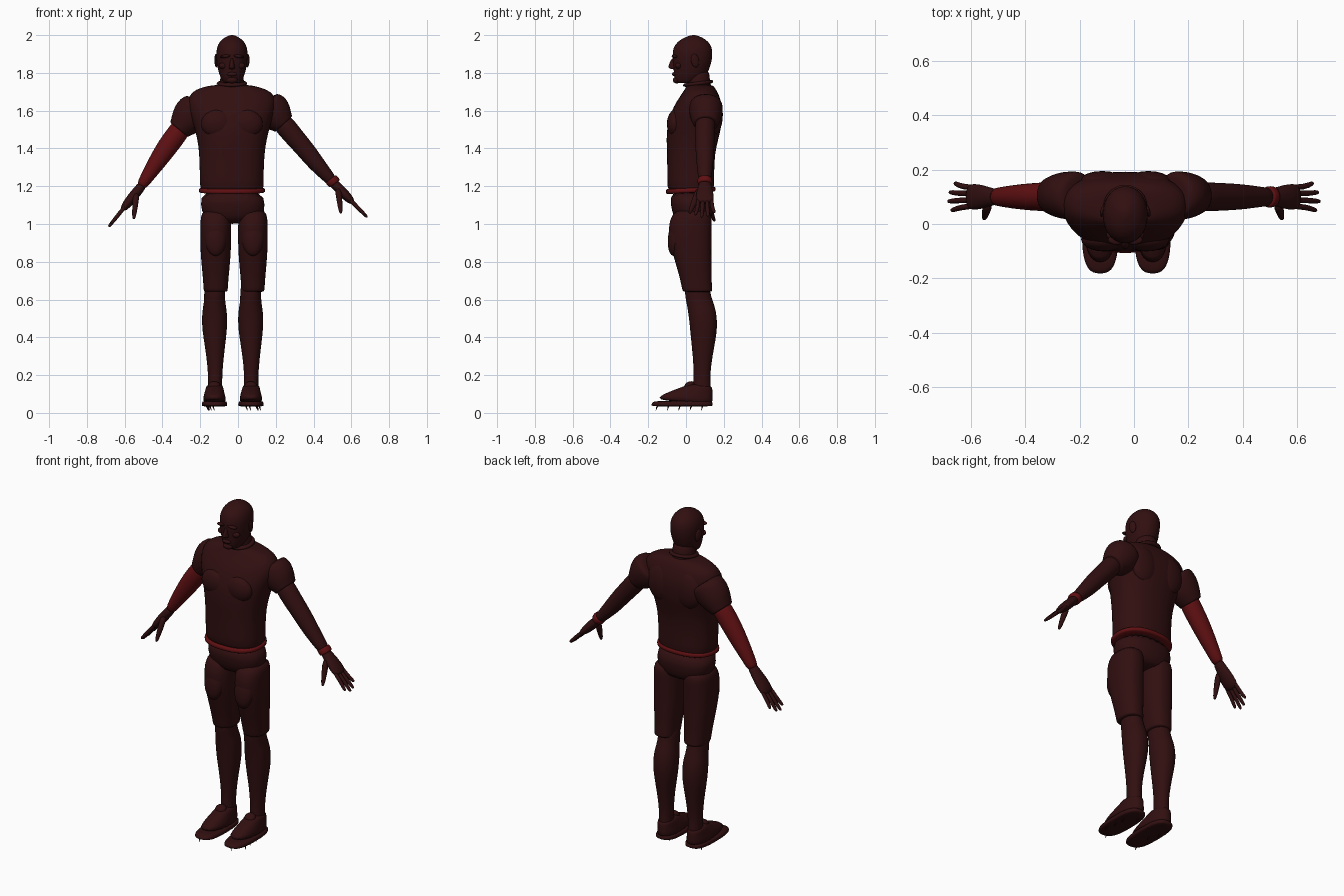
import bpy, bmesh, math, random
from mathutils import Vector

random.seed(4)


def material(name, rgb):
    m = bpy.data.materials.new(name)
    m.diffuse_color = (*rgb, 1)
    return m


MAROON = material("dark maroon", (0.031, 0.0048, 0.0052))
RED = material("deep red", (0.115, 0.005, 0.006))
AXIS = -0.032  # middle of head and torso


def skin(name, rings, mat, sub=1):
    """Close a stack of equal rings into one smooth solid."""
    bm = bmesh.new()
    loops = [[bm.verts.new(p) for p in ring] for ring in rings]
    n = len(loops[0])
    for a, b in zip(loops, loops[1:]):
        for i in range(n):
            j = (i + 1) % n
            bm.faces.new((a[i], a[j], b[j], b[i]))
    bm.faces.new(loops[0][::-1])
    bm.faces.new(loops[-1])
    bmesh.ops.recalc_face_normals(bm, faces=bm.faces)
    for f in bm.faces:
        f.smooth = True
    me = bpy.data.meshes.new(name)
    bm.to_mesh(me)
    bm.free()
    me.materials.append(mat)
    ob = bpy.data.objects.new(name, me)
    bpy.context.collection.objects.link(ob)
    if sub:
        ob.modifiers.new("smooth", 'SUBSURF').levels = sub
        ob.modifiers["smooth"].render_levels = sub
    return ob


def sp(v, e):
    return math.copysign(abs(v) ** e, v)


def stack(name, rows, mat=MAROON, e=0.85, n=24, sub=1, tilt=0.0):
    """Horizontal rounded sections; each row is z, x0, x1, y0, y1."""
    rings = []
    for z, x0, x1, y0, y1 in rows:
        cx, cy = (x0 + x1) / 2, (y0 + y1) / 2
        ring = []
        for k in range(n):
            t = 2 * math.pi * k / n
            y = cy + (y1 - y0) / 2 * sp(math.sin(t), e)
            ring.append((cx + (x1 - x0) / 2 * sp(math.cos(t), e), y, z + tilt * y))
        rings.append(ring)
    return skin(name, rings, mat, sub)


def tube(name, rows, mat=MAROON, n=14, sub=1):
    """Sweep along a path; each row is x, y, z, half depth in y, half thickness."""
    pts = [Vector(r[:3]) for r in rows]
    rings = []
    for i, r in enumerate(rows):
        d = (pts[min(i + 1, len(pts) - 1)] - pts[max(i - 1, 0)]).normalized()
        u = (Vector((0, 1, 0)) - d * d.y).normalized()
        v = d.cross(u)
        rings.append([pts[i] + u * r[3] * math.cos(2 * math.pi * k / n)
                      + v * r[4] * math.sin(2 * math.pi * k / n) for k in range(n)])
    return skin(name, rings, mat, sub)


def ball(name, c, r, rot=(0, 0, 0)):
    bpy.ops.mesh.primitive_uv_sphere_add(segments=20, ring_count=12, location=c, rotation=rot)
    ob = bpy.context.object
    ob.name, ob.scale = name, r
    ob.data.materials.append(MAROON)
    bpy.ops.object.shade_smooth()


# Head and neck
stack("head", [(1.745, -0.07, 0.006, -0.048, 0.04), (1.752, -0.08, 0.016, -0.058, 0.07),
               (1.78, -0.096, 0.032, -0.064, 0.105), (1.82, -0.108, 0.044, -0.066, 0.125),
               (1.87, -0.115, 0.051, -0.071, 0.139), (1.915, -0.116, 0.052, -0.073, 0.142),
               (1.95, -0.108, 0.044, -0.06, 0.132), (1.98, -0.085, 0.021, -0.027, 0.103),
               (1.996, -0.052, -0.012, 0.015, 0.065), (2.0, -0.042, -0.022, 0.03, 0.05)], e=0.95)
stack("neck", [(1.67, -0.12, 0.056, -0.01, 0.15), (1.72, -0.1, 0.036, 0.0, 0.137),
               (1.76, -0.094, 0.03, 0.003, 0.125), (1.83, -0.094, 0.03, 0.0, 0.125)], e=1)
stack("nose", [(1.818, -0.046, -0.018, -0.076, -0.04), (1.826, -0.051, -0.013, -0.096, -0.04),
               (1.84, -0.045, -0.019, -0.094, -0.04), (1.885, -0.039, -0.025, -0.074, -0.04)],
      e=1, n=12)
ball("lips", (AXIS, -0.062, 1.793), (0.028, 0.012, 0.011))
ball("chin", (AXIS, -0.05, 1.762), (0.03, 0.02, 0.018))
for s, side in ((-1, "right"), (1, "left")):
    ball(side + "_brow", (AXIS + s * 0.032, -0.058, 1.888), (0.032, 0.018, 0.009), (0, s * 0.12, 0))
    ball(side + "_cheek", (AXIS + s * 0.046, -0.04, 1.838), (0.024, 0.018, 0.017))
    ball(side + "_ear", (AXIS + s * 0.083, 0.048, 1.865), (0.009, 0.022, 0.036), (0.2, 0, s * 0.25))

# Shirt: torso, chest muscles, collar
stack("torso", [(1.16, -0.195, 0.133, -0.088, 0.142), (1.19, -0.202, 0.137, -0.1, 0.15),
                (1.28, -0.204, 0.137, -0.1, 0.15), (1.37, -0.206, 0.141, -0.101, 0.153),
                (1.45, -0.216, 0.153, -0.105, 0.172), (1.52, -0.235, 0.172, -0.1, 0.19),
                (1.59, -0.26, 0.195, -0.082, 0.196), (1.65, -0.27, 0.205, -0.05, 0.188),
                (1.70, -0.25, 0.185, -0.015, 0.168), (1.725, -0.19, 0.115, 0.0, 0.15),
                (1.738, -0.12, 0.055, 0.005, 0.142)])
stack("collar", [(1.722, -0.12, 0.056, -0.022, 0.148), (1.742, -0.113, 0.049, -0.016, 0.146),
                 (1.748, -0.104, 0.04, -0.006, 0.138)], e=1, tilt=0.12)
for s, side in ((-1, "right"), (1, "left")):
    ball(side + "_chest", (AXIS + s * 0.078, -0.056, 1.53), (0.085, 0.045, 0.075))
    ball(side + "_shoulder_blade", (AXIS + s * 0.085, 0.15, 1.58), (0.09, 0.045, 0.11))

# Belt, slightly lower at the front
stack("belt", [(1.163, -0.204, 0.14, -0.104, 0.154), (1.166, -0.208, 0.144, -0.108, 0.157),
               (1.188, -0.208, 0.144, -0.108, 0.157), (1.191, -0.204, 0.14, -0.104, 0.154)],
      RED, tilt=0.05)

# Shorts: hips and two legs
stack("hips", [(1.0, -0.13, 0.07, -0.04, 0.12), (1.04, -0.185, 0.135, -0.068, 0.138),
               (1.1, -0.2, 0.145, -0.082, 0.152), (1.18, -0.198, 0.135, -0.088, 0.146)])


def leg(side, c, w):
    """c is the middle in x, w scales the width."""
    def rows(data):
        return [(z, c - a * w, c + a * w, y0, y1) for z, a, y0, y1 in data]
    stack(side + "_shorts_leg", rows([
        (1.08, 0.07, -0.06, 0.13), (1.03, 0.08, -0.08, 0.137), (1.0, 0.082, -0.092, 0.136),
        (0.92, 0.083, -0.09, 0.135), (0.84, 0.08, -0.07, 0.135), (0.76, 0.073, -0.046, 0.136),
        (0.70, 0.067, -0.03, 0.136), (0.66, 0.065, -0.022, 0.139), (0.645, 0.063, -0.018, 0.141),
        (0.64, 0.057, -0.008, 0.132)]))
    k = c - (0.006 if c < 0 else 0.012)
    stack(side + "_lower_leg", [(z, k + m - a, k + m + a, y0, y1) for z, m, a, y0, y1 in [
        (0.72, 0, 0.05, -0.005, 0.12), (0.63, 0, 0.056, -0.008, 0.128),
        (0.585, 0, 0.056, 0.002, 0.145), (0.54, 0, 0.066, 0.01, 0.16), (0.47, 0, 0.068, 0.019, 0.167),
        (0.4, 0.001, 0.061, 0.025, 0.16), (0.3, 0.003, 0.046, 0.036, 0.14),
        (0.2, 0.003, 0.037, 0.042, 0.127), (0.14, 0.003, 0.038, 0.038, 0.132),
        (0.06, 0, 0.042, 0.03, 0.135)]], e=0.95)
    # thigh pad
    ball(side + "_thigh_pad", (c, -0.055, 0.93), (0.058, 0.04, 0.1), (-0.12, 0, 0))
    # shoe, swept from heel to toe with a wide sole
    f = k - (0.002 if c < 0 else 0.0)
    stack(side + "_shoe_sole", [(0.034, f - 0.062, f + 0.066, -0.172, 0.138),
                                (0.038, f - 0.067, f + 0.07, -0.186, 0.142),
                                (0.055, f - 0.066, f + 0.069, -0.182, 0.142),
                                (0.065, f - 0.06, f + 0.063, -0.165, 0.139)], e=0.7)
    stack(side + "_shoe_upper", [(0.05, f - 0.062, f + 0.066, -0.17, 0.14),
                                 (0.085, f - 0.058, f + 0.06, -0.125, 0.143),
                                 (0.115, f - 0.05, f + 0.053, -0.065, 0.142),
                                 (0.14, f - 0.044, f + 0.048, -0.01, 0.14),
                                 (0.158, f - 0.039, f + 0.044, 0.02, 0.136)], e=0.85, tilt=-0.1)
    ball(side + "_shoe_tongue", (f, 0.018, 0.145), (0.032, 0.03, 0.02), (0.5, 0, 0))
    # ragged sole fringe
    for i in range(5):
        x, y = f + random.uniform(-0.05, 0.05), -0.15 + i * 0.06
        tube(f"{side}_sole_fringe", [(x, y, 0.045, 0.006, 0.006),
                                     (x + 0.012, y - 0.01, 0.012, 0.001, 0.001)], n=5, sub=0)


leg("right", -0.118, 1.0)
leg("left", 0.079, 0.96)


def arm(side, s, shoulder, sleeve_end, joints, tip, thumb, mat):
    """Arm from the sleeve out to the finger tips; joints are x, z, depth, thickness."""
    (ax, az), (bx, bz) = shoulder, sleeve_end
    cap = [(0.0, 0.085, 0.075), (0.12, 0.09, 0.093), (0.4, 0.09, 0.103), (0.7, 0.082, 0.088),
           (0.93, 0.07, 0.066), (1.0, 0.067, 0.063), (1.01, 0.058, 0.054)]
    tube(side + "_sleeve", [(ax + (bx - ax) * t, 0.105, az + (bz - az) * t, d, h)
                            for t, d, h in cap], n=20)
    path = [(ax + (bx - ax) * 0.6, 0.105, az + (bz - az) * 0.6, 0.055, 0.055)]
    path += [(x, 0.1, z, d, h) for x, z, d, h in joints]
    tube(side + "_arm", path, mat, n=18)
    # palm
    wx, wz = joints[-1][:2]
    w, t = Vector((wx, 0.1, wz)), Vector((tip[0], 0.1, tip[1]))
    def along(k, y=0.1):
        p = w.lerp(t, k)
        return (p.x, y, p.z)
    tube(side + "_palm", [(*along(-0.1), 0.03, 0.025), (*along(0.05), 0.033, 0.026),
                          (*along(0.25), 0.046, 0.028), (*along(0.45), 0.05, 0.024),
                          (*along(0.58), 0.044, 0.014)])
    # four fingers and a thumb
    for i, reach in enumerate((0.93, 1.0, 0.97, 0.86)):
        y = 0.064 + i * 0.024
        out = y + (i - 1.5) * 0.009
        tube(f"{side}_finger_{i + 1}", [(*along(0.42, y), 0.011, 0.012), (*along(0.68, y), 0.012, 0.012),
                                        (*along(reach - 0.03, out), 0.01, 0.01),
                                        (*along(reach, out), 0.005, 0.005)], n=8)
    a, b = Vector(along(0.12, 0.075)), Vector(thumb)
    tube(side + "_thumb", [(*a, 0.022, 0.02), (*a.lerp(b, 0.5), 0.018, 0.016),
                           (*a.lerp(b, 0.92), 0.011, 0.011), (*b, 0.005, 0.005)], n=10)


arm("right", -1, (-0.2, 1.635), (-0.312, 1.50),
    [(-0.325, 1.475, 0.054, 0.056), (-0.37, 1.415, 0.052, 0.057), (-0.44, 1.312, 0.045, 0.046),
     (-0.49, 1.235, 0.036, 0.033), (-0.517, 1.193, 0.033, 0.028)],
    (-0.685, 0.985), (-0.552, 0.018, 1.025), RED)
arm("left", 1, (0.14, 1.64), (0.242, 1.53),
    [(0.262, 1.505, 0.054, 0.056), (0.3, 1.458, 0.053, 0.053), (0.36, 1.39, 0.05, 0.05),
     (0.41, 1.325, 0.046, 0.046), (0.47, 1.258, 0.037, 0.035), (0.508, 1.215, 0.033, 0.029)],
    (0.685, 1.035), (0.545, 0.018, 1.055), MAROON)

# Wristband
tube("wristband", [(0.49, 0.1, 1.24, 0.037, 0.033), (0.492, 0.1, 1.237, 0.041, 0.037),
                   (0.512, 0.1, 1.215, 0.04, 0.036), (0.514, 0.1, 1.212, 0.036, 0.032)], RED)
